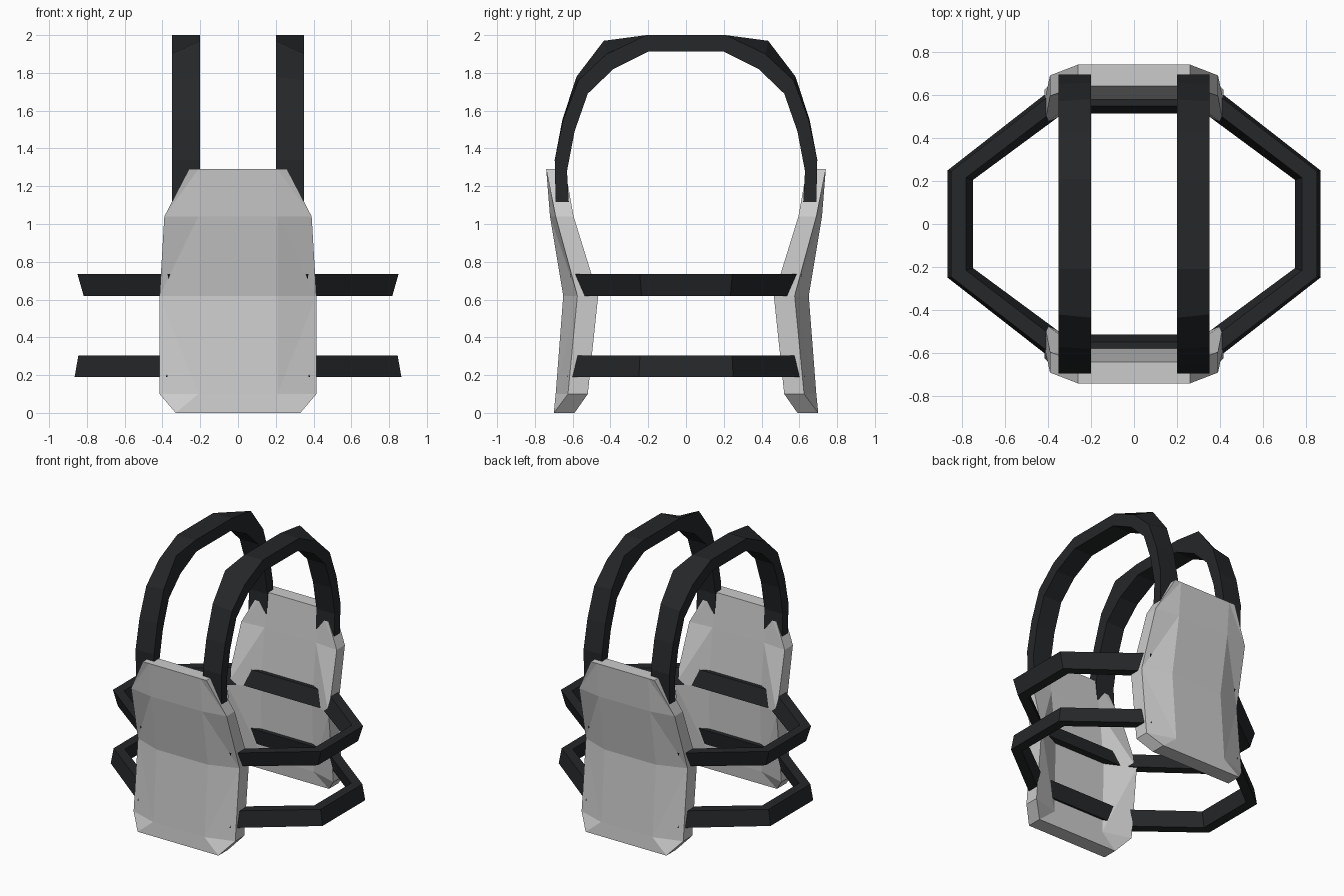
import bpy, bmesh

if "Cube" in bpy.data.objects:
    bpy.data.objects.remove(bpy.data.objects["Cube"])

dark = bpy.data.materials.new("dark_webbing")
dark.diffuse_color = (0.018, 0.02, 0.022, 1)
dark.use_nodes = True
dark.node_tree.nodes["Principled BSDF"].inputs["Base Color"].default_value = dark.diffuse_color


def make(name, verts, faces, mat=None):
    me = bpy.data.meshes.new(name)
    me.from_pydata(verts, [], faces)
    bm = bmesh.new()
    bm.from_mesh(me)
    bmesh.ops.recalc_face_normals(bm, faces=bm.faces)
    bm.to_mesh(me)
    bm.free()
    ob = bpy.data.objects.new(name, me)
    bpy.context.collection.objects.link(ob)
    if mat:
        me.materials.append(mat)
    return ob


def sweep(name, sections, closed, mat=None):
    """Skin a list of equal-sided cross-sections."""
    n, m = len(sections), len(sections[0])
    verts = [p for s in sections for p in s]
    faces = []
    for i in range(n if closed else n - 1):
        a, b = i * m, (i + 1) % n * m
        faces += [(a + k, a + (k + 1) % m, b + (k + 1) % m, b + k) for k in range(m)]
    if not closed:
        faces += [tuple(range(m)), tuple(range((n - 1) * m, n * m))]
    return make(name, verts, faces, mat)


# Curved armour plates: z, edge x, outer/inner y at the centre, outer/inner y at the edge
ROWS = [
    (0.00, 0.33, 0.70, 0.59, 0.70, 0.59),
    (0.10, 0.415, 0.69, 0.58, 0.625, 0.52),
    (0.62, 0.415, 0.65, 0.565, 0.575, 0.465),
    (1.04, 0.39, 0.72, 0.61, 0.69, 0.595),
    (1.29, 0.26, 0.74, 0.64, 0.74, 0.64),
]
XC = 0.21


def plate(name, side):
    verts, faces = [], []
    for z, xe, oc, ic, oe, ie in ROWS:
        verts += [(x, side * y, z) for x, y in (
            (-xe, oe), (-XC, oc), (XC, oc), (xe, oe),
            (xe, ie), (XC, ic), (-XC, ic), (-xe, ie))]
    for r in range(len(ROWS) - 1):
        a = r * 8
        for k in range(8):
            p, q = a + k, a + (k + 1) % 8
            s, t = q + 8, p + 8
            # split the bent corner panels so every face is flat
            if k in (0, 4):
                faces += [(p, q, t), (q, s, t)] if r == 1 else [(p, q, s), (p, s, t)]
            elif k in (2, 6):
                faces += [(p, q, s), (p, s, t)] if r == 1 else [(p, q, t), (q, s, t)]
            else:
                faces.append((p, q, s, t))
    for a in (0, (len(ROWS) - 1) * 8):
        faces += [(a, a + 1, a + 6, a + 7), (a + 1, a + 2, a + 5, a + 6),
                  (a + 2, a + 3, a + 4, a + 5)]
    make(name, verts, faces)


plate("front_plate", -1)
plate("back_plate", 1)


# Octagonal waist straps, tilted by a different offset at bottom and top
def waist_strap(name, z0, z1, d0, d1):
    def corner(c, z, d):
        outer = ((0.37, 0.615), (0.85, 0.245))[c]
        inner = ((0.345, 0.547), (0.78, 0.215))[c]
        dx, dy = ((0.5 * d, d), (d, 0.3 * d))[c]
        return [(x + dx, y + dy, z) for x, y in (outer, inner)]

    sections = []
    for c, sx, sy in ((0, 1, 1), (1, 1, 1), (1, 1, -1), (0, 1, -1),
                      (0, -1, -1), (1, -1, -1), (1, -1, 1), (0, -1, 1)):
        (ob, ib), (ot, it) = corner(c, z0, d0), corner(c, z1, d1)
        sections.append([(sx * x, sy * y, z) for x, y, z in (ob, ot, it, ib)])
    sweep(name, sections, True, dark)


waist_strap("lower_waist_strap", 0.19, 0.305, 0.015, -0.005)
waist_strap("upper_waist_strap", 0.62, 0.735, -0.033, 0.0)

# Shoulder straps: (y, z) of outer edge near the neck, outer edge far side, inner edge
ARCH = [
    ((0.69, 1.11), (0.69, 1.11), (0.62, 1.11)),
    ((0.695, 1.34), (0.695, 1.34), (0.63, 1.28)),
    ((0.655, 1.55), (0.65, 1.55), (0.59, 1.49)),
    ((0.58, 1.78), (0.57, 1.76), (0.52, 1.69)),
    ((0.435, 1.97), (0.42, 1.90), (0.385, 1.82)),
    ((0.21, 2.0), (0.21, 2.0), (0.20, 1.912)),
]
path = [(1, s) for s in ARCH] + [(-1, s) for s in reversed(ARCH)]
for label, sx in (("left", -1), ("right", 1)):
    sections = [[(sx * 0.2, sy * a[0], a[1]), (sx * 0.35, sy * b[0], b[1]),
                 (sx * 0.35, sy * c[0], c[1]), (sx * 0.2, sy * c[0], c[1])]
                for sy, (a, b, c) in path]
    sweep(label + "_shoulder_strap", sections, False, dark)
